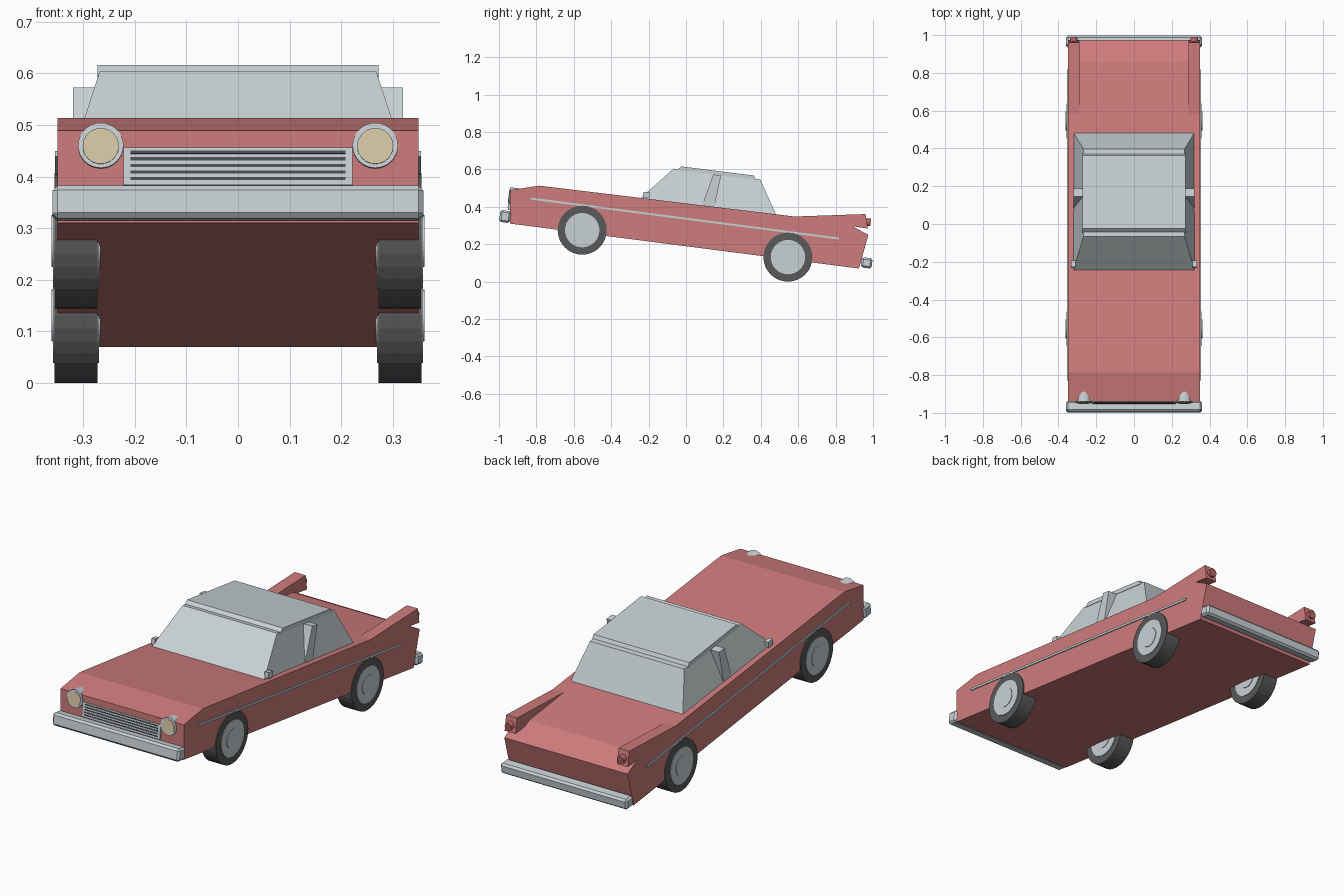
import bpy, bmesh, math
from mathutils import Matrix, Vector

if "Cube" in bpy.data.objects:
    bpy.data.objects.remove(bpy.data.objects["Cube"])

TILT = math.radians(-7.4)  # the car sits nose-up


def material(name, rgb):
    m = bpy.data.materials.new(name)
    m.diffuse_color = (*rgb, 1)
    m.use_nodes = True
    m.node_tree.nodes["Principled BSDF"].inputs["Base Color"].default_value = m.diffuse_color
    return m


RED = material("body red", (0.62, 0.20, 0.20))
CHROME = material("chrome", (0.58, 0.64, 0.67))
GLASS = material("pale glass", (0.58, 0.64, 0.66))
RUBBER = material("tyre grey", (0.10, 0.10, 0.10))
DARK = material("grille dark", (0.08, 0.08, 0.09))
CREAM = material("lamp cream", (0.66, 0.56, 0.38))
LAMP = material("tail lamp red", (0.50, 0.13, 0.13))


def finish(name, bm, mat):
    bmesh.ops.recalc_face_normals(bm, faces=bm.faces[:])
    me = bpy.data.meshes.new(name)
    bm.to_mesh(me)
    bm.free()
    me.materials.append(mat)
    ob = bpy.data.objects.new(name, me)
    bpy.context.collection.objects.link(ob)
    return ob


def extrude_profile(name, pts, x0, x1, mat):
    """Side profile of (y, z) points extruded along x."""
    bm = bmesh.new()
    f = bm.faces.new([bm.verts.new((x0, y, z)) for y, z in pts])
    r = bmesh.ops.extrude_face_region(bm, geom=[f])
    vs = [v for v in r["geom"] if isinstance(v, bmesh.types.BMVert)]
    bmesh.ops.translate(bm, vec=(x1 - x0, 0, 0), verts=vs)
    return finish(name, bm, mat)


def box(name, loc, size, mat, bevel=0.0):
    bm = bmesh.new()
    bmesh.ops.create_cube(bm, size=1)
    bmesh.ops.scale(bm, vec=size, verts=bm.verts[:])
    if bevel:
        bmesh.ops.bevel(bm, geom=bm.edges[:], offset=bevel, segments=1, affect='EDGES')
    bm.transform(Matrix.Translation(loc) @ Matrix.Rotation(TILT, 4, 'X'))
    return finish(name, bm, mat)


def disc(name, loc, radius, depth, axis, mat, sides=32, r2=None):
    bm = bmesh.new()
    bmesh.ops.create_cone(bm, cap_ends=True, segments=sides, radius1=radius,
                          radius2=radius if r2 is None else r2, depth=depth)
    if axis == 'X':
        rot = Matrix.Rotation(math.pi / 2, 4, 'Y')
    else:
        rot = Matrix.Rotation(TILT, 4, 'X') @ Matrix.Rotation(math.pi / 2, 4, 'X')
    bm.transform(Matrix.Translation(loc) @ rot)
    return finish(name, bm, mat)


# Body shell
extrude_profile("body", [(-0.94, 0.31), (-0.94, 0.489), (-0.785, 0.513), (0.58, 0.348),
                         (0.86, 0.312), (0.975, 0.25), (0.925, 0.07)], -0.35, 0.35, RED)

# Cabin glass, a tapered block
bm = bmesh.new()
ring = lambda pts: [bm.verts.new(p) for p in pts]
low = ring([(-0.32, -0.245, 0.445), (0.32, -0.245, 0.445), (0.32, 0.483, 0.355), (-0.32, 0.483, 0.355)])
top = ring([(-0.268, -0.066, 0.604), (0.268, -0.066, 0.604), (0.268, 0.397, 0.546), (-0.268, 0.397, 0.546)])
bm.faces.new(low)
bm.faces.new(top)
for i in range(4):
    j = (i + 1) % 4
    bm.faces.new((low[i], low[j], top[j], top[i]))
finish("cabin_glass", bm, GLASS)

# Roof panel
extrude_profile("roof", [(-0.047, 0.596), (-0.025, 0.616), (0.362, 0.567), (0.374, 0.543)],
                -0.272, 0.272, CHROME)

# Bumpers
box("front_bumper", (-0, -0.967, 0.348), (0.72, 0.058, 0.064), CHROME, 0.01)
box("rear_bumper", (0, 0.966, 0.100), (0.72, 0.058, 0.055), CHROME, 0.01)

# Grille with dark slots
box("grille", (0, -0.941, 0.419), (0.444, 0.014, 0.073), CHROME)
for i in range(5):
    z = 0.447 - i * 0.0128
    box("grille_slot", (0, -0.948 + (z - 0.419) * 0.13, z), (0.416, 0.004, 0.006), DARK)

for s in (-1, 1):
    # Tail fins with lamps
    extrude_profile("tail_fin", [(0.58, 0.348), (0.96, 0.361), (0.972, 0.284), (0.90, 0.294), (0.86, 0.30)],
                    s * 0.288, s * 0.35, RED)
    disc("tail_lamp", (s * 0.319, 0.975, 0.318), 0.02, 0.025, 'Y', LAMP, 16)
    # Headlamps
    disc("headlamp_rim", (s * 0.266, -0.918, 0.457), 0.044, 0.055, 'Y', CHROME)
    disc("headlamp_lens", (s * 0.266, -0.9455, 0.459), 0.035, 0.006, 'Y', CREAM)
    # Side trim strip
    box("side_trim", (s * 0.351, -0.005, 0.337), (0.008, 1.66, 0.011), CHROME)
    # Leaning door pillar
    extrude_profile("door_pillar", [(0.085, 0.405), (0.15, 0.395), (0.188, 0.567), (0.146, 0.573)],
                    s * 0.265, s * 0.32, CHROME)
    # Small mirror at the windscreen base
    box("mirror", (s * 0.322, -0.212, 0.463), (0.022, 0.035, 0.03), CHROME)
    # Wheels with hubcaps on both faces
    for name, y, z in (("front", -0.555, 0.275), ("rear", 0.545, 0.131)):
        disc(name + "_tyre", (s * 0.314, y, z), 0.131, 0.083, 'X', RUBBER)
        disc(name + "_hub", (s * 0.314, y, z), 0.092, 0.089, 'X', CHROME)
        disc(name + "_hub_cap", (s * 0.314, y, z), 0.05, 0.095, 'X', CHROME)
